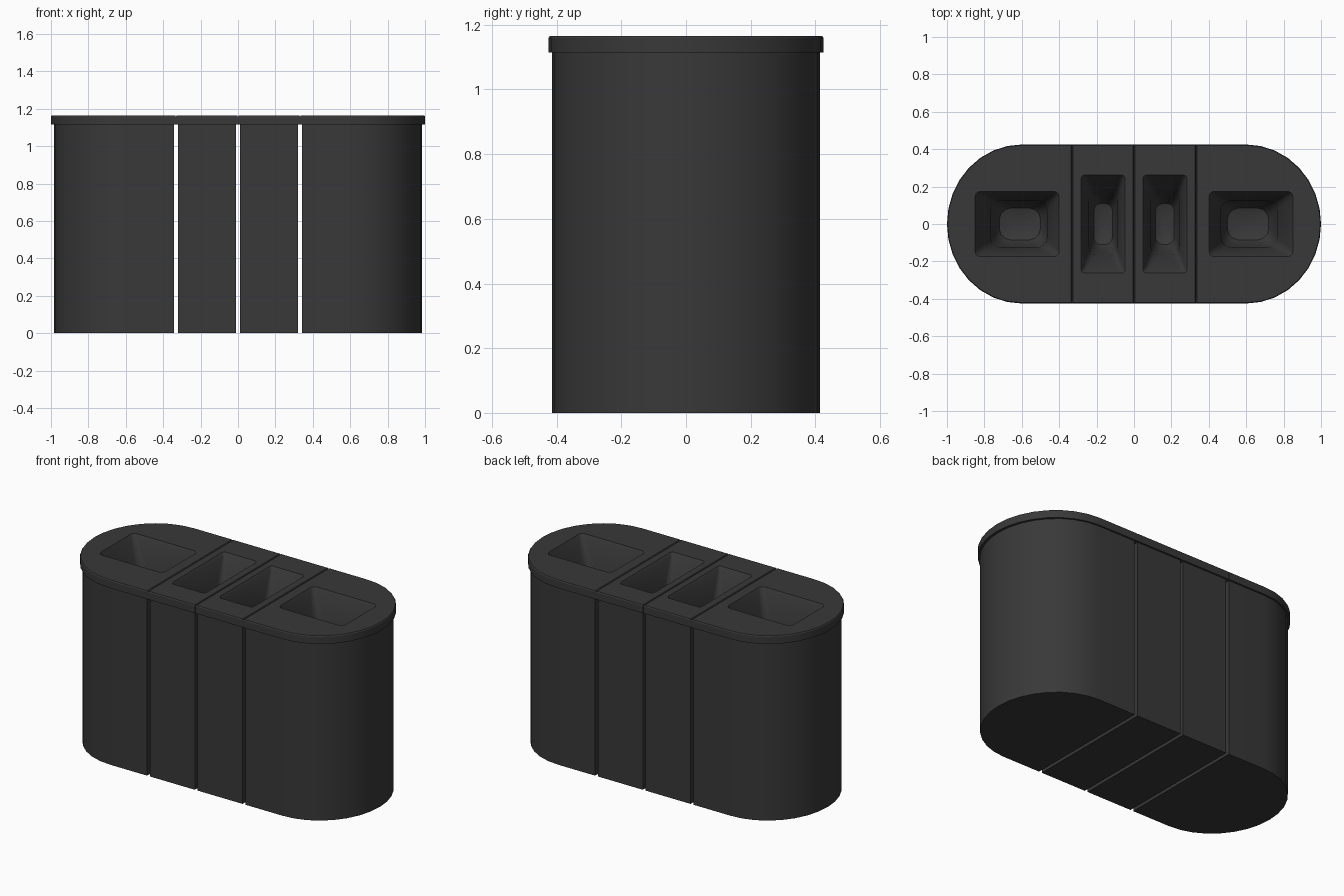
import bpy, bmesh, math

if "Cube" in bpy.data.objects:
    bpy.data.objects.remove(bpy.data.objects["Cube"])

LID_Z, TOP_Z = 1.115, 1.165

dark = bpy.data.materials.new("dark_plastic")
dark.diffuse_color = (0.04, 0.04, 0.04, 1)
dark.use_nodes = True
dark.node_tree.nodes["Principled BSDF"].inputs["Base Color"].default_value = dark.diffuse_color


def end_outline(x0, xmax, hy, segs=16):
    """D-shaped footprint: flat inner side, half-ellipse outer side."""
    xc = 0.6
    pts = [(x0, -hy)]
    for i in range(segs + 1):
        a = -math.pi / 2 + math.pi * i / segs
        pts.append((xc + (xmax - xc) * math.cos(a), hy * math.sin(a)))
    return pts + [(x0, hy)]


def box_outline(x0, x1, hy):
    return [(x0, -hy), (x1, -hy), (x1, hy), (x0, hy)]


def rounded_rect(cx, hx, hy, r, steps=3):
    pts = []
    for q, (sx, sy) in enumerate([(1, 1), (-1, 1), (-1, -1), (1, -1)]):
        for i in range(steps + 1):
            a = math.pi / 2 * (q + i / steps)
            pts.append((cx + sx * (hx - r) + r * math.cos(a),
                        sy * (hy - r) + r * math.sin(a)))
    return pts


def add_loop(bm, pts, z, side):
    return [bm.verts.new((side * x, y, z)) for x, y in pts]


def loft(bm, loops):
    for a, b in zip(loops, loops[1:]):
        n = len(a)
        for i in range(n):
            j = (i + 1) % n
            bm.faces.new((a[i], a[j], b[j], b[i]))


def finish(bm, name):
    bmesh.ops.recalc_face_normals(bm, faces=bm.faces)
    mesh = bpy.data.meshes.new(name)
    bm.to_mesh(mesh)
    bm.free()
    mesh.materials.append(dark)
    obj = bpy.data.objects.new(name, mesh)
    bpy.context.collection.objects.link(obj)
    bpy.ops.object.select_all(action='DESELECT')
    obj.select_set(True)
    bpy.context.view_layer.objects.active = obj
    bpy.ops.object.shade_smooth_by_angle(angle=math.radians(30))


def make_body(name, outline, side):
    bm = bmesh.new()
    bottom = add_loop(bm, outline, 0, side)
    top = add_loop(bm, outline, LID_Z, side)
    loft(bm, [bottom, top])
    bm.faces.new(bottom)
    finish(bm, name)


def make_lid(name, body, outer, inner, pit, side):
    bm = bmesh.new()
    # underside ledge, rim and bevelled top edge
    rim = [add_loop(bm, p, z, side) for p, z in
           ((body, LID_Z), (outer, LID_Z), (outer, TOP_Z - 0.006), (inner, TOP_Z))]
    loft(bm, rim)
    # funnel opening narrowing into a chute with a rounded floor
    funnel = [add_loop(bm, rounded_rect(*p), z, side) for p, z in pit]
    loft(bm, funnel)
    bm.faces.new(funnel[-1])
    # flat top between the rim and the opening
    edges = []
    for ring in (rim[-1], funnel[0]):
        for i, v in enumerate(ring):
            w = ring[(i + 1) % len(ring)]
            edges.append(bm.edges.get((v, w)))
    bmesh.ops.triangle_fill(bm, use_beauty=True, edges=edges)
    finish(bm, name)


# funnel sections: (centre x, half x, half y, corner radius), height
END_PIT = [((0.625, 0.225, 0.175, 0.03), TOP_Z),
           ((0.625, 0.215, 0.165, 0.03), 1.145),
           ((0.615, 0.150, 0.125, 0.05), 0.98),
           ((0.61, 0.140, 0.115, 0.06), 0.82),
           ((0.61, 0.110, 0.085, 0.06), 0.76),
           ((0.61, 0.060, 0.045, 0.04), 0.745)]
MID_PIT = [((0.165, 0.118, 0.262, 0.02), TOP_Z),
           ((0.165, 0.105, 0.250, 0.02), 1.145),
           ((0.165, 0.075, 0.165, 0.04), 0.98),
           ((0.165, 0.066, 0.145, 0.05), 0.82),
           ((0.165, 0.050, 0.110, 0.04), 0.76),
           ((0.165, 0.025, 0.060, 0.02), 0.745)]

for side, label in ((-1, "left"), (1, "right")):
    # rounded end bin
    body = end_outline(0.342, 0.985, 0.414)
    make_body(f"{label}_end_bin_body", body, side)
    make_lid(f"{label}_end_bin_lid", body, end_outline(0.332, 1.0, 0.425),
             end_outline(0.337, 0.996, 0.421), END_PIT, side)
    # narrow middle bin
    body = box_outline(0.010, 0.322, 0.414)
    make_body(f"{label}_middle_bin_body", body, side)
    make_lid(f"{label}_middle_bin_lid", body, box_outline(0.001, 0.331, 0.425),
             box_outline(0.005, 0.327, 0.421), MID_PIT, side)
